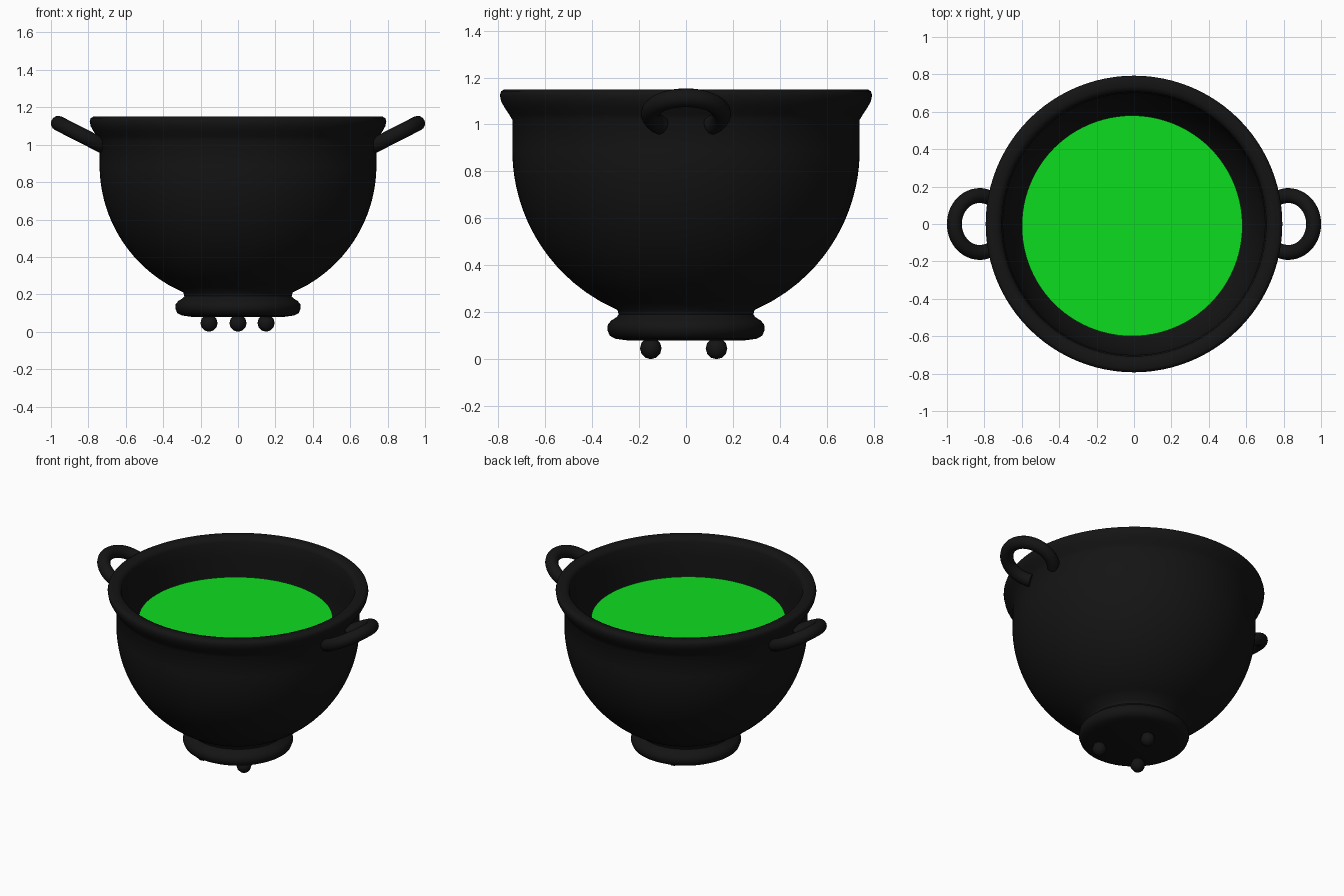
import bpy, bmesh
from math import sin, cos, pi, radians, sqrt

if "Cube" in bpy.data.objects:
    bpy.data.objects.remove(bpy.data.objects["Cube"])


def material(name, color):
    m = bpy.data.materials.new(name)
    m.diffuse_color = (*color, 1)
    m.use_nodes = True
    m.node_tree.nodes["Principled BSDF"].inputs["Base Color"].default_value = m.diffuse_color
    return m


iron = material("black_iron", (0.007, 0.007, 0.007))
green = material("green_liquid", (0.004, 0.72, 0.015))


def finish(obj, mat, angle=50):
    obj.data.materials.append(mat)
    bpy.ops.object.select_all(action='DESELECT')
    obj.select_set(True)
    bpy.context.view_layer.objects.active = obj
    bpy.ops.object.shade_smooth_by_angle(angle=radians(angle))


def lathe(name, profile, mat, segs=96):
    bm = bmesh.new()
    vs = [bm.verts.new((r, 0, z)) for r, z in profile]
    es = [bm.edges.new(p) for p in zip(vs, vs[1:])]
    bmesh.ops.spin(bm, geom=vs + es, axis=(0, 0, 1), cent=(0, 0, 0),
                   angle=2 * pi, steps=segs, use_merge=True)
    bmesh.ops.remove_doubles(bm, verts=bm.verts, dist=1e-4)
    bmesh.ops.recalc_face_normals(bm, faces=bm.faces)
    me = bpy.data.meshes.new(name)
    bm.to_mesh(me)
    bm.free()
    obj = bpy.data.objects.new(name, me)
    bpy.context.collection.objects.link(obj)
    finish(obj, mat)


def bowl_arc(radius, z0, z1, n=18):
    # spherical wall between two heights, centred at z = 0.89
    c = 0.89
    return [(sqrt(radius**2 - (z - c)**2), z)
            for z in (z0 + (z1 - z0) * i / n for i in range(n + 1))]


# Pot body: foot ring, round belly, flared rim and inner wall
foot_ring = [(0, 0.08), (0.25, 0.08), (0.30, 0.087), (0.325, 0.10), (0.335, 0.125),
             (0.333, 0.148), (0.318, 0.165), (0.297, 0.178), (0.287, 0.19)]
rim = [(0.74, 1.02), (0.755, 1.045), (0.775, 1.075), (0.788, 1.10), (0.793, 1.125),
       (0.788, 1.142), (0.773, 1.15), (0.735, 1.148), (0.715, 1.14), (0.707, 1.12), (0.70, 1.03)]
lathe("pot_body", foot_ring + bowl_arc(0.74, 0.21, 0.89) + rim
      + bowl_arc(0.70, 0.89, 0.23) + [(0, 0.21)], iron)

# Liquid surface
bpy.ops.mesh.primitive_circle_add(vertices=96, radius=0.59, fill_type='NGON',
                                  location=(-0.01, -0.01, 0.94))
liquid = bpy.context.object
liquid.name = "liquid_surface"
liquid.data.materials.append(green)


# Ring handles, tilted upward and running into the wall
def handle(name, side):
    cu = bpy.data.curves.new(name, 'CURVE')
    cu.dimensions = '3D'
    cu.bevel_depth = 0.04
    cu.bevel_resolution = 6
    cu.use_fill_caps = True
    sp = cu.splines.new('POLY')
    n = 40
    sp.points.add(n)
    for i, p in enumerate(sp.points):
        a = radians(-136 + 272 * i / n)
        p.co = (0.152 * cos(a), 0.152 * sin(a), 0, 1)
    obj = bpy.data.objects.new(name, cu)
    bpy.context.collection.objects.link(obj)
    obj.location = (0.825 * side, 0, 1.045)
    obj.rotation_euler = (0, radians(-27), 0 if side > 0 else pi)
    bpy.ops.object.select_all(action='DESELECT')
    obj.select_set(True)
    bpy.context.view_layer.objects.active = obj
    bpy.ops.object.convert(target='MESH')
    obj = bpy.context.object
    obj.name = name
    finish(obj, iron)


handle("handle_right", 1)
handle("handle_left", -1)

# Three small faceted ball feet
for name, x, y in (("foot_front_left", -0.155, -0.15),
                   ("foot_front_right", 0.15, -0.15), ("foot_back", 0, 0.13)):
    bpy.ops.mesh.primitive_uv_sphere_add(segments=8, ring_count=6, radius=0.046,
                                         location=(x, y, 0.046))
    foot = bpy.context.object
    foot.name = name
    finish(foot, iron)
